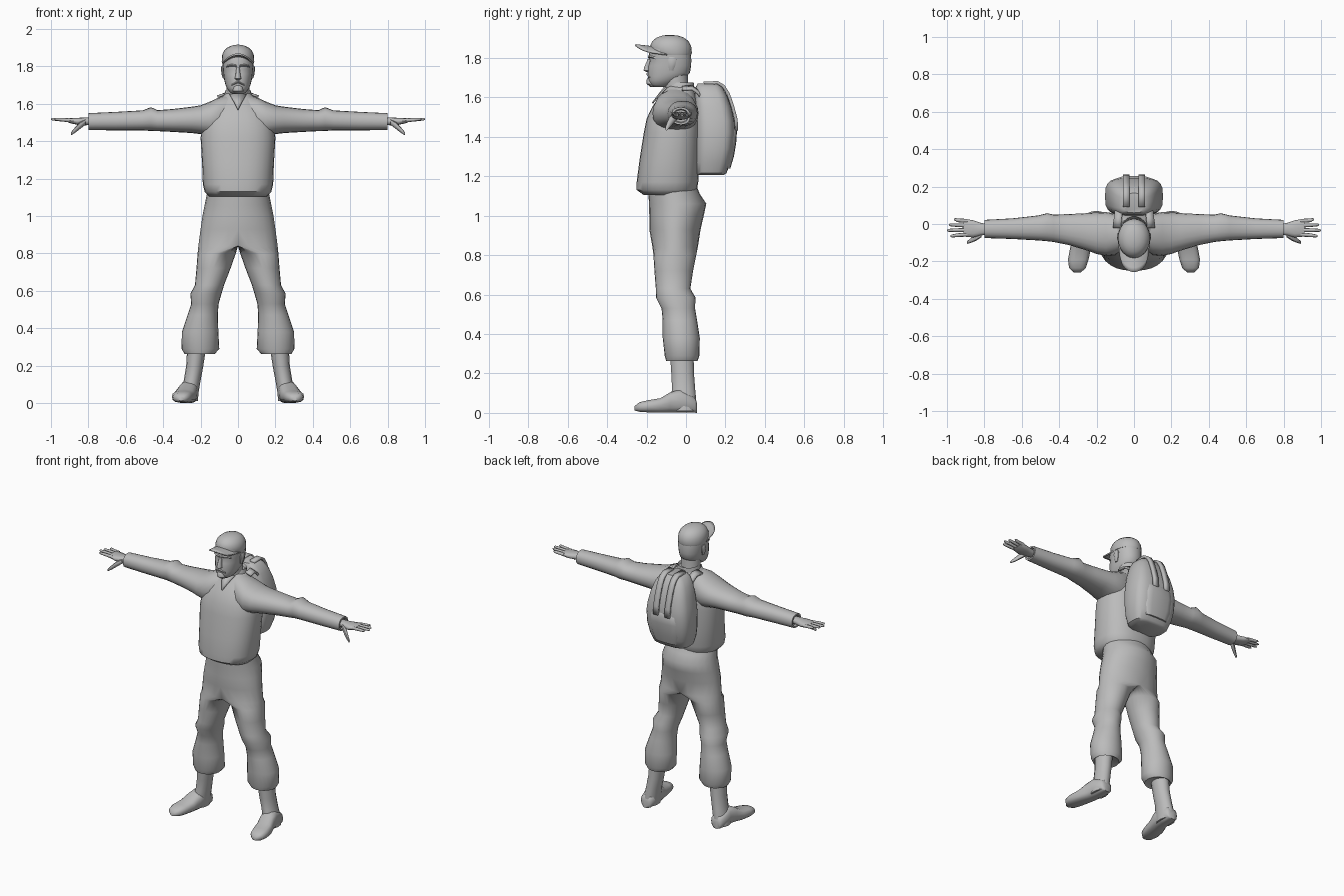
import bpy, bmesh, math

grey = bpy.data.materials.new("plain_grey")
grey.diffuse_color = (0.5, 0.5, 0.5, 1)


def finish(name, bm, mirror=False, angle=50, thick=0):
    bmesh.ops.recalc_face_normals(bm, faces=bm.faces)
    me = bpy.data.meshes.new(name)
    bm.to_mesh(me)
    bm.free()
    me.materials.append(grey)
    ob = bpy.data.objects.new(name, me)
    bpy.context.collection.objects.link(ob)
    bpy.ops.object.select_all(action='DESELECT')
    ob.select_set(True)
    bpy.context.view_layer.objects.active = ob
    bpy.ops.object.shade_smooth_by_angle(angle=math.radians(angle))
    if thick:
        m = ob.modifiers.new("thickness", 'SOLIDIFY')
        m.thickness = thick
        m.offset = 0
    if mirror:
        m = ob.modifiers.new("mirror", 'MIRROR')
        m.use_clip = True
    return ob


def loft(name, axis, rings, n=20, p=1.0, half=False, mirror=False, angle=50):
    """Skin oval rings (t, a0, a1, b0, b1) along an axis; p < 1 squares them off."""
    bm = bmesh.new()
    rows = []
    for t, a0, a1, b0, b1 in rings:
        row = []
        for i in range(n):
            w = 2 * math.pi * i / n
            c, s = math.cos(w), math.sin(w)
            a = (a0 + a1) / 2 + (a1 - a0) / 2 * math.copysign(abs(c) ** p, c)
            b = (b0 + b1) / 2 + (b1 - b0) / 2 * math.copysign(abs(s) ** p, s)
            if half:
                a = max(0.0, a)
            co = {'x': (t, a, b), 'y': (a, t, b), 'z': (a, b, t)}[axis]
            row.append(bm.verts.new(co))
        rows.append(row)
    for r, q in zip(rows, rows[1:]):
        for i in range(n):
            j = (i + 1) % n
            bm.faces.new((r[i], r[j], q[j], q[i]))
    bm.faces.new(rows[0])
    bm.faces.new(rows[-1])
    if half:  # drop the hidden sheet on the mirror plane
        inner = [f for f in bm.faces if all(v.co.x < 1e-5 for v in f.verts)]
        bmesh.ops.delete(bm, geom=inner, context='FACES')
    return finish(name, bm, mirror, angle)


def sheet(name, rows, thick, mirror=False):
    """Grid of points given a thickness."""
    bm = bmesh.new()
    vs = [[bm.verts.new(c) for c in r] for r in rows]
    for r, q in zip(vs, vs[1:]):
        for i in range(len(r) - 1):
            bm.faces.new((r[i], r[i + 1], q[i + 1], q[i]))
    return finish(name, bm, mirror, 50, thick)


# trousers: one leg with half the hips, mirrored
loft("trousers", 'z', [
    (1.16, -.16, .16, -.19, .05), (1.11, -.168, .168, -.19, .07),
    (1.06, -.178, .178, -.188, .103), (1.00, -.19, .19, -.186, .09),
    (0.93, -.2, .2, -.186, .074), (0.84, -.212, .212, -.17, .06),
    (0.80, .012, .216, -.165, .052), (0.72, .04, .222, -.16, .036),
    (0.63, .075, .23, -.153, .022), (0.585, .088, .255, -.152, .048),
    (0.53, .104, .25, -.124, .046), (0.47, .108, .27, -.118, .056),
    (0.38, .105, .3, -.118, .07), (0.29, .1, .302, -.108, .068),
    (0.262, .125, .285, -.1, .058), (0.275, .17, .27, -.08, .04)],
    n=24, half=True, mirror=True, angle=60)

# boots
loft("boot_shaft", 'z', [
    (0.29, .172, .272, -.082, .04), (0.2, .185, .277, -.076, .042),
    (0.12, .2, .29, -.072, .048), (0.06, .21, .305, -.085, .054),
    (0.01, .215, .31, -.08, .055)], n=14, mirror=True)
loft("boot_foot", 'y', [
    (.056, .235, .285, 0, .05), (.045, .218, .302, 0, .08),
    (-.03, .213, .312, 0, .12), (-.08, .218, .325, 0, .105),
    (-.13, .23, .342, 0, .075), (-.19, .243, .353, .002, .065),
    (-.235, .258, .347, .005, .055), (-.26, .285, .32, .012, .035)],
    n=14, p=.75, mirror=True, angle=60)

# jacket body and sleeves
loft("jacket_body", 'z', [
    (1.105, -.155, .155, -.215, .035), (1.13, -.178, .178, -.25, .055),
    (1.17, -.188, .188, -.25, .062), (1.28, -.192, .192, -.236, .07),
    (1.42, -.2, .2, -.214, .076), (1.49, -.19, .19, -.2, .075),
    (1.55, -.165, .165, -.172, .067), (1.6, -.122, .122, -.138, .052),
    (1.635, -.088, .088, -.108, .04), (1.66, -.062, .062, -.095, .03)],
    n=28, p=.85)
loft("sleeve", 'x', [
    (.04, -.13, .04, 1.42, 1.652), (.1, -.165, .055, 1.42, 1.635),
    (.15, -.17, .064, 1.425, 1.612), (.2, -.16, .062, 1.438, 1.592),
    (.25, -.142, .058, 1.444, 1.584), (.35, -.112, .053, 1.45, 1.572),
    (.43, -.096, .05, 1.454, 1.566), (.465, -.092, .058, 1.455, 1.582),
    (.51, -.088, .046, 1.458, 1.565), (.65, -.08, .03, 1.458, 1.557),
    (.8, -.075, .022, 1.46, 1.55), (.8, -.065, .012, 1.47, 1.54),
    (.785, -.06, .008, 1.475, 1.535)], n=20, p=.9, mirror=True)

# collar and neckline
loft("collar", 'z', [
    (1.62, -.08, .08, -.105, .045), (1.655, -.072, .072, -.1, .042),
    (1.675, -.066, .066, -.09, .04), (1.655, -.055, .055, -.085, .03)], n=18)
sheet("neckline", [[(-.045, -.098, 1.65), (0, -.109, 1.65), (.045, -.098, 1.65)],
                   [(-.022, -.138, 1.61), (0, -.14, 1.61), (.022, -.138, 1.61)],
                   [(-.002, -.17, 1.57), (0, -.17, 1.57), (.002, -.17, 1.57)]], .008)

# hands
loft("palm", 'x', [
    (.78, -.055, .0, 1.487, 1.527), (.82, -.062, .006, 1.485, 1.527),
    (.86, -.072, .02, 1.488, 1.525), (.9, -.068, .027, 1.497, 1.523),
    (.912, -.06, .022, 1.503, 1.521)], n=12, p=.8, mirror=True)
for i, (y, dy, end) in enumerate([(.016, .008, .963), (-.008, .004, .99),
                                  (-.032, -.002, 1.0), (-.056, -.008, .982)]):
    loft(f"finger_{i + 1}", 'x', [
        (.89, y - .011, y + .011, 1.5, 1.522),
        (.945, y + dy / 2 - .01, y + dy / 2 + .01, 1.506, 1.525),
        (end - .008, y + dy - .008, y + dy + .008, 1.511, 1.525),
        (end, y + dy - .003, y + dy + .003, 1.515, 1.521)], n=8, mirror=True)
loft("thumb", 'x', [
    (.815, -.07, -.035, 1.488, 1.518), (.845, -.09, -.056, 1.465, 1.503),
    (.875, -.102, -.078, 1.442, 1.47), (.893, -.106, -.092, 1.432, 1.448)],
    n=8, mirror=True)

# head
loft("neck", 'z', [(1.58, -.07, .07, -.11, .02), (1.64, -.06, .06, -.105, .012),
                   (1.74, -.062, .062, -.13, .008)], n=16)
loft("head", 'z', [
    (1.652, -.028, .028, -.165, -.105), (1.664, -.046, .046, -.184, -.07),
    (1.685, -.06, .06, -.192, -.035), (1.705, -.068, .068, -.193, .0),
    (1.725, -.073, .073, -.194, .02), (1.76, -.078, .078, -.191, .026),
    (1.785, -.08, .08, -.184, .027), (1.81, -.082, .082, -.19, .026),
    (1.86, -.08, .08, -.176, .02)], n=24, p=.9, angle=60)
loft("nose", 'z', [(1.728, -.01, .01, -.2, -.18), (1.735, -.018, .018, -.216, -.17),
                   (1.75, -.014, .014, -.214, -.17), (1.795, -.008, .008, -.194, -.17)],
     n=10)
loft("moustache", 'x', [(-.034, -.187, -.172, 1.696, 1.706), (0, -.202, -.18, 1.71, 1.726),
                        (.034, -.187, -.172, 1.696, 1.706)], n=8)
loft("chin_beard", 'z', [(1.652, -.018, .018, -.18, -.15), (1.668, -.03, .03, -.2, -.15),
                         (1.69, -.025, .025, -.2, -.16), (1.698, -.015, .015, -.193, -.17)],
     n=12)
loft("brow", 'x', [(.008, -.194, -.17, 1.796, 1.81), (.035, -.191, -.16, 1.8, 1.815),
                   (.062, -.165, -.14, 1.794, 1.806)], n=8, mirror=True)
loft("ear", 'z', [(1.735, .072, .08, -.085, -.065), (1.755, .072, .087, -.09, -.055),
                  (1.79, .074, .092, -.092, -.046), (1.805, .076, .086, -.085, -.055)],
     n=10, mirror=True)

# cap
loft("cap_crown", 'z', [
    (1.815, -.084, .084, -.165, .026), (1.825, -.087, .087, -.178, .03),
    (1.86, -.085, .085, -.182, .026), (1.885, -.074, .074, -.17, .012),
    (1.903, -.054, .054, -.148, -.012), (1.912, -.032, .032, -.122, -.04),
    (1.916, -.008, .008, -.095, -.07)], n=24, angle=60)
brim = []
for k in range(5):
    row = []
    for i in range(13):
        u = -1 + i / 6
        x = .083 * u * (1 - .12 * k / 4)
        root = -.085 - .075 * math.sqrt(1 - u * u * .98)
        tip = -.165 - .092 * math.sqrt(1 - u * u * .98)
        row.append((x, root + (tip - root) * k / 4, 1.853 + .012 * k / 4 - .038 * u * u))
    brim.append(row)
sheet("cap_brim", brim, .009)

# backpack with a wide lower pouch
loft("backpack", 'z', [
    (1.205, -.1, .1, .055, .19), (1.215, -.122, .122, .05, .205),
    (1.27, -.142, .142, .045, .226), (1.34, -.153, .153, .045, .243),
    (1.42, -.155, .155, .045, .25), (1.48, -.147, .147, .045, .246),
    (1.55, -.132, .132, .045, .23), (1.61, -.112, .112, .045, .208),
    (1.65, -.086, .086, .048, .185), (1.67, -.055, .055, .06, .165)],
    n=24, p=.6, angle=40)
loft("pack_pouch", 'z', [
    (1.24, -.085, .085, .15, .225), (1.3, -.104, .104, .15, .243),
    (1.38, -.108, .108, .15, .256), (1.43, -.1, .1, .15, .258),
    (1.445, -.085, .085, .15, .25)], n=16, p=.6, angle=40)
path = [(.09, 1.672), (.16, 1.674), (.19, 1.656), (.214, 1.617), (.236, 1.555),
        (.254, 1.485), (.256, 1.43)]
sheet("pack_strap", [[(.025, y, z), (.06, y, z)] for y, z in path], .016, mirror=True)

# shoulder straps between the pack and the jacket
sheet("shoulder_strap", [[(x, y, z), (x + .04, y, z - .014)] for x, y, z in
                         [(.06, .085, 1.6), (.062, .06, 1.635), (.066, .03, 1.655),
                          (.07, -.02, 1.652)]], .012, mirror=True)
